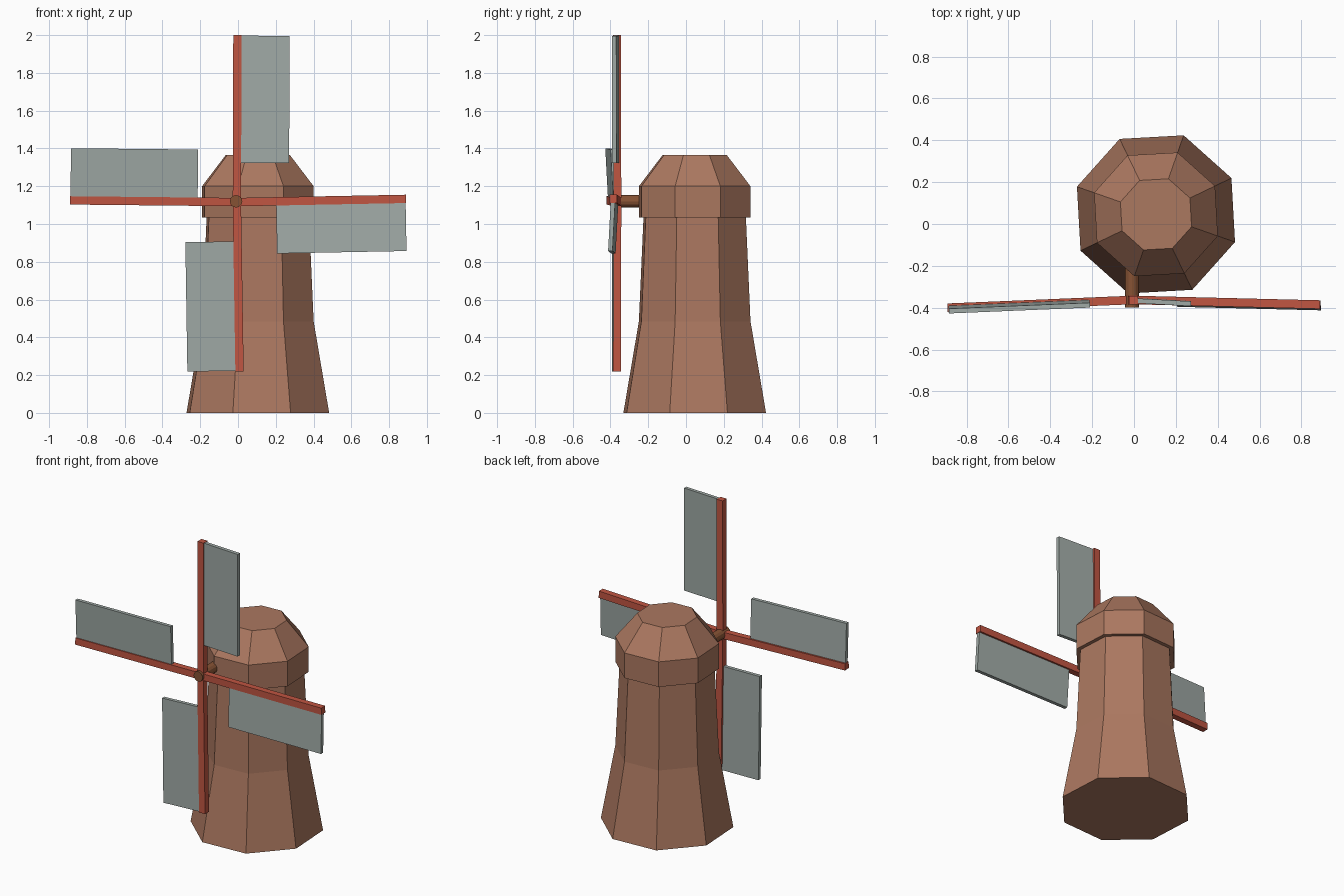
import bpy, bmesh, math
from mathutils import Vector, Matrix

if "Cube" in bpy.data.objects:
    bpy.data.objects.remove(bpy.data.objects["Cube"])


def material(name, rgb):
    m = bpy.data.materials.new(name)
    m.diffuse_color = (*rgb, 1)
    m.use_nodes = True
    m.node_tree.nodes["Principled BSDF"].inputs["Base Color"].default_value = m.diffuse_color
    return m


clay = material("clay brown", (0.41, 0.188, 0.117))
red = material("painted red", (0.53, 0.092, 0.054))
canvas = material("canvas grey", (0.35, 0.40, 0.38))
wood = material("dark wood", (0.24, 0.085, 0.034))


def finish(name, bm, mat):
    bmesh.ops.recalc_face_normals(bm, faces=bm.faces)
    mesh = bpy.data.meshes.new(name)
    bm.to_mesh(mesh)
    bm.free()
    mesh.materials.append(mat)
    obj = bpy.data.objects.new(name, mesh)
    bpy.context.collection.objects.link(obj)
    return obj


def octagon_stack(name, profile, mat):
    """Closed eight-sided body from (radius, height) rings."""
    bm = bmesh.new()
    rings = []
    for r, z in profile:
        ring = []
        for i in range(8):
            a = math.radians(25.7 + 45 * i)
            ring.append(bm.verts.new((0.105 + r * math.cos(a), 0.046 + r * math.sin(a), z)))
        rings.append(ring)
    for lo, hi in zip(rings, rings[1:]):
        for i in range(8):
            j = (i + 1) % 8
            bm.faces.new((lo[i], lo[j], hi[j], hi[i]))
    bm.faces.new(rings[0])
    bm.faces.new(rings[-1])
    return finish(name, bm, mat)


def slab(name, start, end, mat, side, near, far, thick):
    """Box from start to end; spans near..far (sideways, forward) offsets."""
    bm = bmesh.new()
    fwd = Vector((0, -1, 0))
    rings = []
    for p in (start, end):
        rings.append([bm.verts.new(p + side * s + fwd * (f + d))
                      for (s, f), d in ((near, -thick / 2), (far, -thick / 2),
                                        (far, thick / 2), (near, thick / 2))])
    for i in range(4):
        j = (i + 1) % 4
        bm.faces.new((rings[0][i], rings[0][j], rings[1][j], rings[1][i]))
    bm.faces.new(rings[0])
    bm.faces.new(rings[1])
    return finish(name, bm, mat)


# Tower and cap
octagon_stack("tower", [(0.40, 0), (0.313, 0.485), (0.286, 1.06)], clay)
octagon_stack("cap", [(0.313, 1.035), (0.313, 1.20), (0.18, 1.365)], clay)

# Axle running from the cap through the sail hub
bm = bmesh.new()
bmesh.ops.create_cone(bm, cap_ends=True, segments=12, radius1=0.033, radius2=0.033, depth=0.27,
                      matrix=Matrix.Translation((-0.01, -0.265, 1.12)) @ Matrix.Rotation(math.pi / 2, 4, 'X'))
finish("axle", bm, wood)

# Four arms, each with a canvas sail on its clockwise side
hub = Vector((-0.006, -0.363, 1.116))
tips = {"upper": (-0.003, -0.365, 2.0), "right": (0.89, -0.385, 1.133),
        "lower": (0.008, -0.365, 0.22), "left": (-0.89, -0.40, 1.125)}
for where, tip in tips.items():
    tip = Vector(tip)
    along = (tip - hub).normalized()
    side = Vector((along.z, 0, -along.x)).normalized()
    slab(where + "_arm", hub, tip, red, side, (-0.022, 0), (0.022, 0), 0.041)
    slab(where + "_sail", hub + along * 0.208, tip - along * 0.003, canvas, side,
         (0.015, 0.002), (0.276, 0.016), 0.023)
